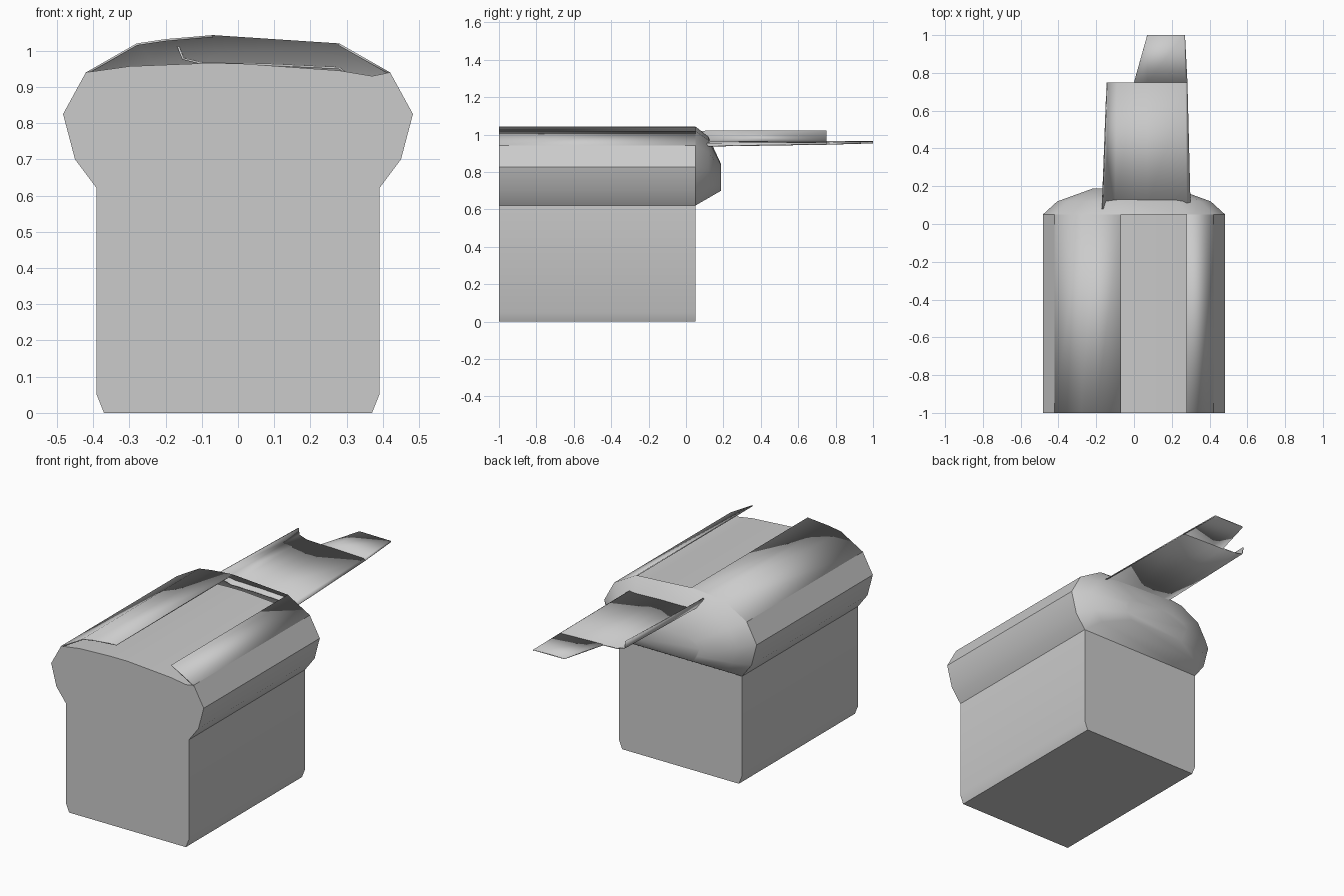
import bpy, bmesh, math

cube = bpy.data.objects.get("Cube")
if cube:
    bpy.data.objects.remove(cube)

grey = bpy.data.materials.new("plain grey")
grey.use_nodes = True
colour = (0.6, 0.6, 0.6, 1)
grey.diffuse_color = colour
grey.node_tree.nodes["Principled BSDF"].inputs["Base Color"].default_value = colour


def loft(name, rows, closed=False, cap_start=False, cap_end=False, thickness=0, angle=35):
    """Skin a list of matching rows of points, with optional end caps."""
    bm = bmesh.new()
    grid = [[bm.verts.new(p) for p in row] for row in rows]
    n = len(rows[0])
    for a, b in zip(grid, grid[1:]):
        for i in range(n if closed else n - 1):
            j = (i + 1) % n
            bm.faces.new((a[i], a[j], b[j], b[i]))
    if cap_start:
        bm.faces.new(grid[0])
    if cap_end:
        bm.faces.new(grid[-1])
    bmesh.ops.remove_doubles(bm, verts=bm.verts, dist=0.0005)
    bmesh.ops.recalc_face_normals(bm, faces=bm.faces)
    # Open sheets face upwards
    if not closed and sum(f.normal.z * f.calc_area() for f in bm.faces) < 0:
        bmesh.ops.reverse_faces(bm, faces=bm.faces)
    mesh = bpy.data.meshes.new(name)
    bm.to_mesh(mesh)
    bm.free()
    mesh.materials.append(grey)
    obj = bpy.data.objects.new(name, mesh)
    bpy.context.collection.objects.link(obj)
    if thickness:
        mod = obj.modifiers.new("thickness", "SOLIDIFY")
        mod.thickness = thickness
        mod.offset = -1
    bpy.ops.object.select_all(action="DESELECT")
    obj.select_set(True)
    bpy.context.view_layer.objects.active = obj
    bpy.ops.object.shade_smooth_by_angle(angle=math.radians(angle))
    return obj


def section(points, y):
    return [(x, y, z) for x, z in points]


FRONT, BACK = -1.0, 0.05

# Half outline of the case, from the base up to the shoulder
side = [(0.37, 0), (0.39, 0.05), (0.39, 0.62), (0.45, 0.70), (0.483, 0.825), (0.42, 0.94)]
mirrored = [(-x, z) for x, z in reversed(side)]

# Solid body with a gently curved floor under the slot
floor = [(0.37, 0.93), (0.28, 0.945), (0, 0.965), (-0.1, 0.965), (-0.3, 0.957)]
outline = side + floor + mirrored
loft("body", [section(outline, FRONT), section(outline, BACK)], True, True, True)

# Thin covers overhanging both sides of the slot
right_top = [(-0.42, 0.94), (-0.28, 1.02), (-0.2, 1.032), (-0.07, 1.043)]
left_top = [(0.28, 1.02), (0.42, 0.94)]
for name, pts in (("wide_cover", right_top), ("narrow_cover", left_top)):
    loft(name, [section(pts, FRONT), section(pts, BACK)], thickness=0.006)

# Rounded back bulge, shrinking ring by ring
arch = side[2:] + [(0.28, 1.02), (-0.07, 1.043), (-0.2, 1.032), (-0.28, 1.02)] + mirrored[:4]
mid = 0.77
rings = []
for y, width, top, bottom in ((BACK, 1, 1, 1), (0.12, 0.84, 0.8, 0.73), (0.188, 0.45, 0.26, 0.47)):
    rings.append([(x * width, y, mid + (z - mid) * (top if z > mid else bottom)) for x, z in arch])
loft("back_bulge", rings, closed=True, cap_end=True, angle=50)

# Tongue running out of the back, with a raised edge on one side and a stepped end
root = [(-0.165, 1.02), (-0.15, 0.98), (-0.1, 0.968), (0, 0.966), (0.07, 0.965), (0.28, 0.955), (0.3, 0.94)]
step = [(-0.14, 1.022), (-0.135, 0.985), (-0.09, 0.97), (0, 0.966), (0.07, 0.965), (0.272, 0.958), (0.283, 0.95)]
tip = [(0.07, 0.964), (0.07, 0.964), (0.265, 0.962), (0.27, 0.957)]
loft("tongue", [section(root, 0.08), section(step, 0.75)], thickness=0.006)
loft("tongue_tip", [section(step[3:], 0.75), section(tip, 1)], thickness=0.006)
